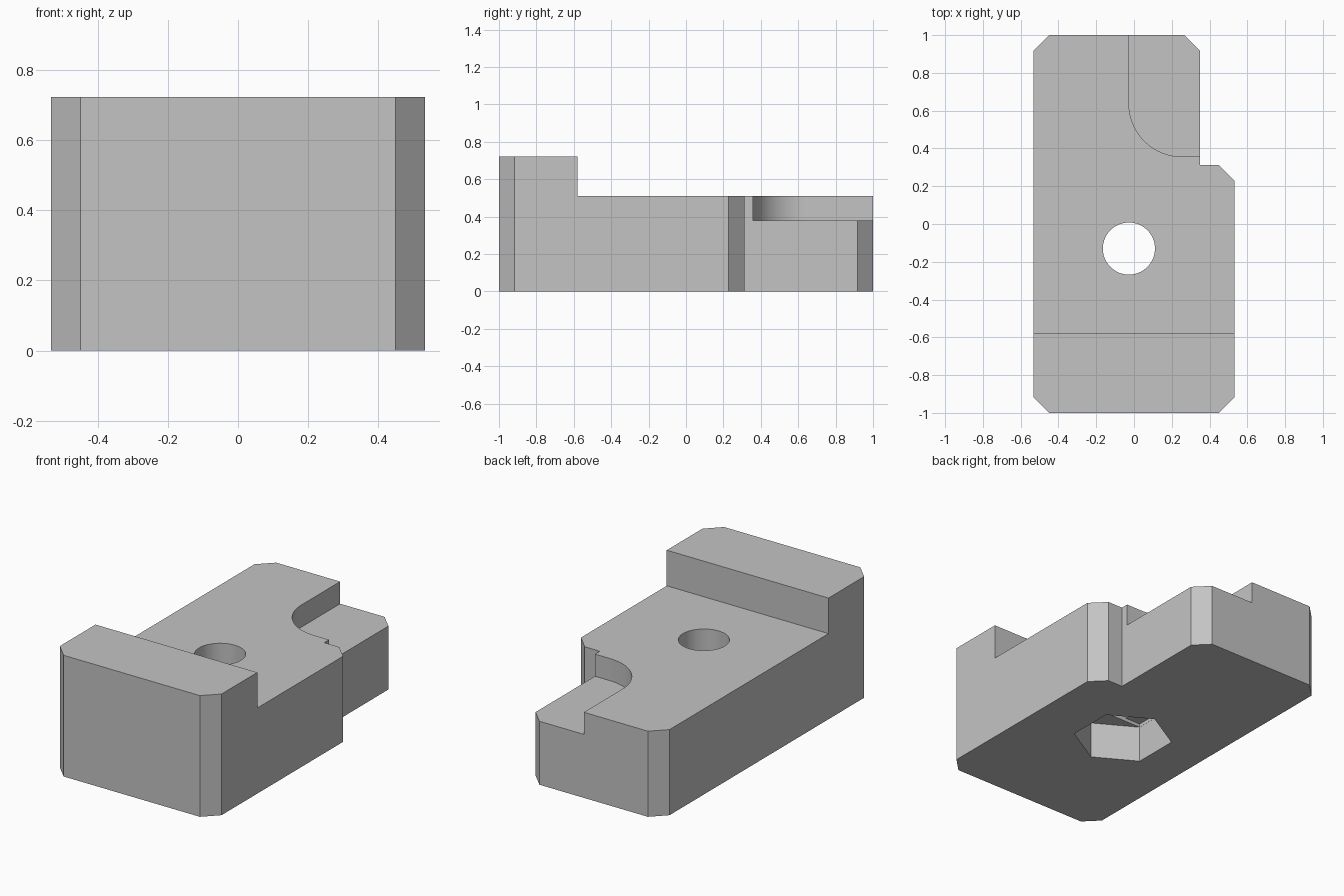
import bpy
import bmesh
from math import cos, sin, pi, radians

if "Cube" in bpy.data.objects:
    bpy.data.objects.remove(bpy.data.objects["Cube"], do_unlink=True)

grey = bpy.data.materials.new("plain grey")
grey.use_nodes = True
grey.diffuse_color = (0.55, 0.55, 0.55, 1)
grey.node_tree.nodes["Principled BSDF"].inputs["Base Color"].default_value = grey.diffuse_color


def prism(name, outline, z0, z1):
    """Extrude a flat outline from z0 up to z1."""
    bm = bmesh.new()
    base = bm.faces.new([bm.verts.new((x, y, z0)) for x, y in outline])
    top = bmesh.ops.extrude_face_region(bm, geom=[base])["geom"]
    bmesh.ops.translate(bm, vec=(0, 0, z1 - z0),
                        verts=[v for v in top if isinstance(v, bmesh.types.BMVert)])
    bmesh.ops.recalc_face_normals(bm, faces=bm.faces)
    mesh = bpy.data.meshes.new(name)
    bm.to_mesh(mesh)
    bm.free()
    mesh.materials.append(grey)
    obj = bpy.data.objects.new(name, mesh)
    bpy.context.collection.objects.link(obj)
    return obj


def rect(x0, x1, y0, y1):
    return [(x0, y0), (x1, y0), (x1, y1), (x0, y1)]


def arc(cx, cy, r, start, sweep, steps):
    return [(cx + r * cos(start + sweep * i / steps), cy + r * sin(start + sweep * i / steps))
            for i in range(steps)]


def cut(target, cutter):
    cutter.hide_render = True
    bpy.context.view_layer.objects.active = target
    mod = target.modifiers.new("cut", "BOOLEAN")
    mod.operation = "DIFFERENCE"
    mod.solver = "EXACT"
    mod.object = cutter
    bpy.ops.object.modifier_apply(modifier=mod.name)
    bpy.data.objects.remove(cutter, do_unlink=True)


# Main body with chamfered corners and a side notch
half_w, cham = 0.533, 0.084
outline = [(-half_w + cham, -1), (half_w - cham, -1), (half_w, -1 + cham),
           (half_w, 0.228), (half_w - cham, 0.312), (0.35, 0.312),
           (0.35, 1 - cham), (0.35 - cham, 1), (-half_w + cham, 1),
           (-half_w, 1 - cham), (-half_w, -1 + cham)]
body = prism("clamp_block", outline, 0, 0.722)

# Lower deck behind the raised front lip
cut(body, prism("deck_cutter", rect(-1, 1, -0.58, 2), 0.51, 1))

# Rounded corner pocket at the back
r, px, py = 0.28, -0.027, 0.357
pocket = arc(px + r, py + r, r, pi, pi / 2, 24) + [(px + r, py), (1, py), (1, 2), (px, 2)]
cut(body, prism("pocket_cutter", pocket, 0.378, 0.8))

# Bolt hole, hexagonal nut recess, and stepped ceiling between them
hx, hy, hole_r, hex_r = -0.027, -0.13, 0.138, 0.277
flat = hex_r * cos(pi / 6) - 0.001
cut(body, prism("hole_cutter", arc(hx, hy, hole_r, 0, 2 * pi, 64), -0.2, 1))
cut(body, prism("nut_cutter", arc(hx, hy, hex_r, pi / 2, 2 * pi, 6), -0.1, 0.22))
cut(body, prism("slot_cutter", rect(hx - flat, hx + flat, hy - hole_r, hy + hole_r), 0.1, 0.24))
cut(body, prism("square_cutter", rect(hx - hole_r, hx + hole_r, hy - hole_r, hy + hole_r), 0.15, 0.26))

# Smooth the round walls, keep the edges crisp
bpy.ops.object.select_all(action="DESELECT")
body.select_set(True)
bpy.context.view_layer.objects.active = body
bpy.ops.object.shade_smooth_by_angle(angle=radians(30))
